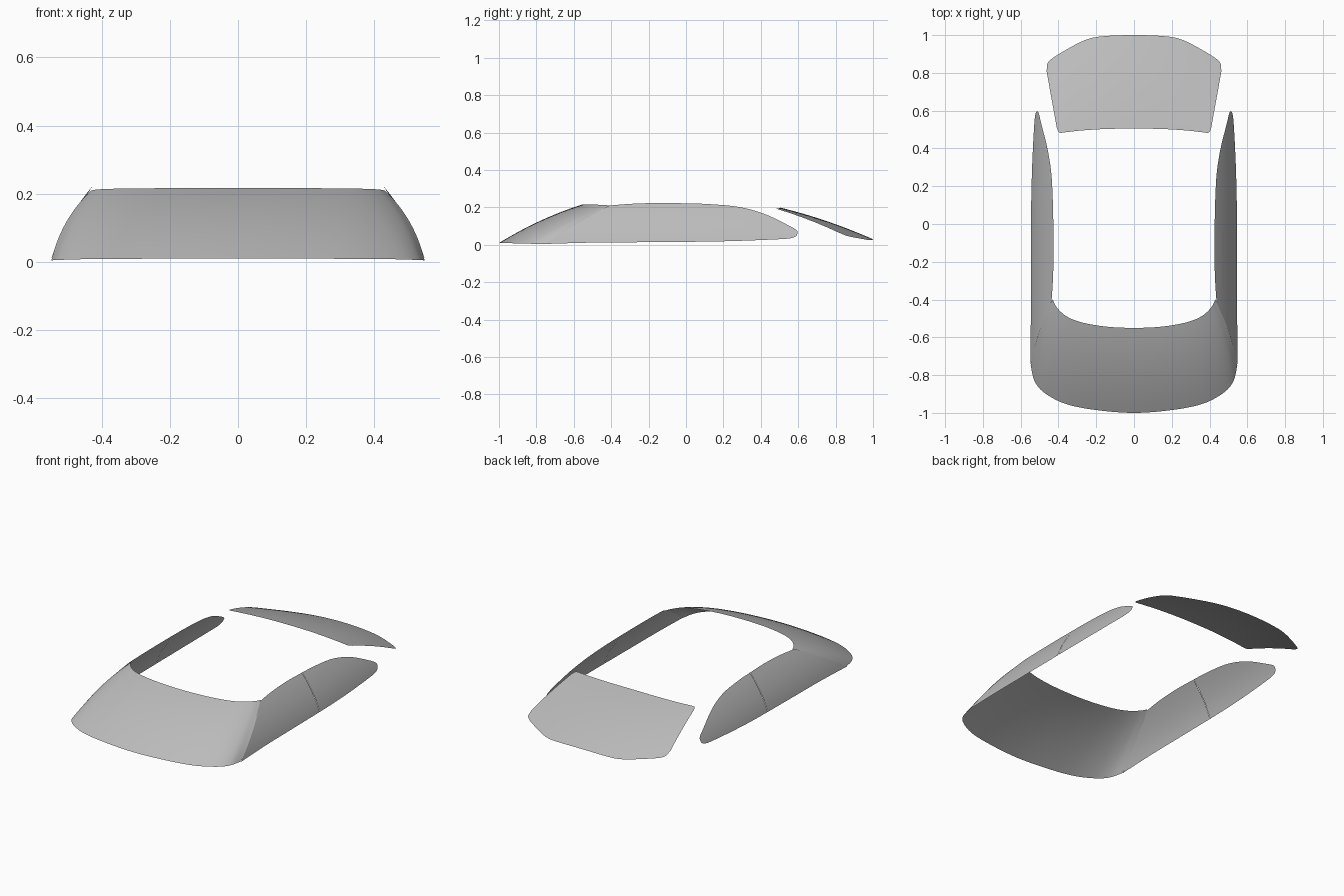
import bpy
import bmesh
from mathutils import Vector

cube = bpy.data.objects.get("Cube")
if cube:
    bpy.data.objects.remove(cube, do_unlink=True)

# Single grey glass colour
GREY = (0.5, 0.5, 0.5, 1.0)
glass = bpy.data.materials.new("grey_glass")
glass.use_nodes = True
glass.diffuse_color = GREY
glass.node_tree.nodes["Principled BSDF"].inputs["Base Color"].default_value = GREY


def smooth_curve(points, steps=6):
    """Catmull-Rom curve through the control points."""
    p = [Vector(q) for q in points]
    p = [2 * p[0] - p[1]] + p + [2 * p[-1] - p[-2]]
    out = []
    for i in range(1, len(p) - 2):
        a, b, c, d = p[i - 1:i + 3]
        for s in range(steps):
            t = s / steps
            out.append(0.5 * (2 * b + (c - a) * t + (2 * a - 5 * b + 4 * c - d) * t * t
                              + (3 * b - a - 3 * c + d) * t ** 3))
    return out + [p[-2]]


def both_sides(half):
    """Extend a centre-to-left edge across the middle."""
    return [(-q[0], *q[1:]) for q in reversed(half[1:])] + half


def loft(name, edge_a, edge_b, shape, rows=12):
    """Sheet between two edges; shape(u, v, point) gives the final position."""
    a, b = smooth_curve(edge_a), smooth_curve(edge_b)
    bm = bmesh.new()
    n = len(a)
    grid = []
    for j in range(rows + 1):
        v = j / rows
        grid.append([bm.verts.new(shape(i / (n - 1), v, a[i].lerp(b[i], v)))
                     for i in range(n)])
    for j in range(rows):
        for i in range(n - 1):
            bm.faces.new((grid[j][i], grid[j][i + 1], grid[j + 1][i + 1], grid[j + 1][i]))
    bmesh.ops.remove_doubles(bm, verts=bm.verts[:], dist=0.0002)
    # Face the sheet outwards
    bm.normal_update()
    facing = sum(f.normal.dot(Vector((f.calc_center_median().x, 0, 0.3))) for f in bm.faces)
    if facing < 0:
        bmesh.ops.reverse_faces(bm, faces=bm.faces[:])
    for f in bm.faces:
        f.smooth = True
    mesh = bpy.data.meshes.new(name)
    bm.to_mesh(mesh)
    bm.free()
    mesh.materials.append(glass)
    obj = bpy.data.objects.new(name, mesh)
    bpy.context.collection.objects.link(obj)


# Wraparound windshield
def windshield_shape(u, v, p):
    swell = 4 * v * (1 - v)
    side = 2 * u - 1
    return p + Vector((0.015 * side ** 3, 0, 0.017 - 0.007 * side ** 2)) * swell


sill = [(0, -1, 0.01), (0.2, -0.985, 0.01), (0.36, -0.953, 0.009),
        (0.47, -0.897, 0.008), (0.525, -0.835, 0.006), (0.547, -0.75, 0.005)]
header = [(0, -0.55, 0.217), (0.15, -0.543, 0.217), (0.28, -0.52, 0.216),
          (0.36, -0.487, 0.215), (0.41, -0.44, 0.213), (0.43, -0.4, 0.21)]
loft("windshield", both_sides(sill), both_sides(header), windshield_shape)


# Rear window, crowned along and across
def rear_shape(u, v, p):
    s = p.y - 0.5
    crown = 0.2 - 0.24 * s - 0.2 * s * s
    return Vector((p.x, p.y, crown - (0.075 + 0.33 * s) * p.x ** 2))


top_edge = [(0, 0.505, 0), (0.15, 0.503, 0), (0.28, 0.495, 0),
            (0.36, 0.486, 0), (0.395, 0.484, 0), (0.408, 0.505, 0)]
tail_edge = [(0, 1, 0), (0.15, 0.995, 0), (0.25, 0.977, 0),
             (0.36, 0.922, 0), (0.45, 0.862, 0), (0.463, 0.81, 0)]
loft("rear_window", both_sides(top_edge), both_sides(tail_edge), rear_shape)


# Side windows: outlines in y and z, laid on a curved body side
def side_shape(sign, bulge):
    def shape(u, v, p):
        z = p.z + bulge * (1 - u) * 4 * v * (1 - v)
        t = (z - 0.01) / 0.212
        x = 0.547 - 0.12 * (0.54 * t + 0.46 * t * t) - 0.015 * (max(p.y, 0) / 0.6) ** 2
        return Vector((sign * x, p.y, z))
    return shape


def outline(pairs):
    return [(0, y, z) for y, z in pairs]


front_low = outline([(-0.75, 0.005), (-0.5, 0.012), (-0.25, 0.014), (-0.001, 0.016)])
front_high = outline([(-0.41, 0.21), (-0.3, 0.219), (-0.15, 0.224), (-0.001, 0.222)])
back_low = outline([(0.001, 0.016), (0.15, 0.018), (0.3, 0.022), (0.45, 0.028),
                    (0.55, 0.034), (0.588, 0.046), (0.597, 0.065)])
back_high = outline([(0.001, 0.222), (0.12, 0.218), (0.28, 0.203), (0.42, 0.165),
                     (0.55, 0.103), (0.59, 0.079), (0.597, 0.065)])
for label, sign in (("left", 1), ("right", -1)):
    loft(label + "_front_side_window", front_low, front_high, side_shape(sign, 0.01))
    loft(label + "_rear_side_window", back_low, back_high, side_shape(sign, 0))
